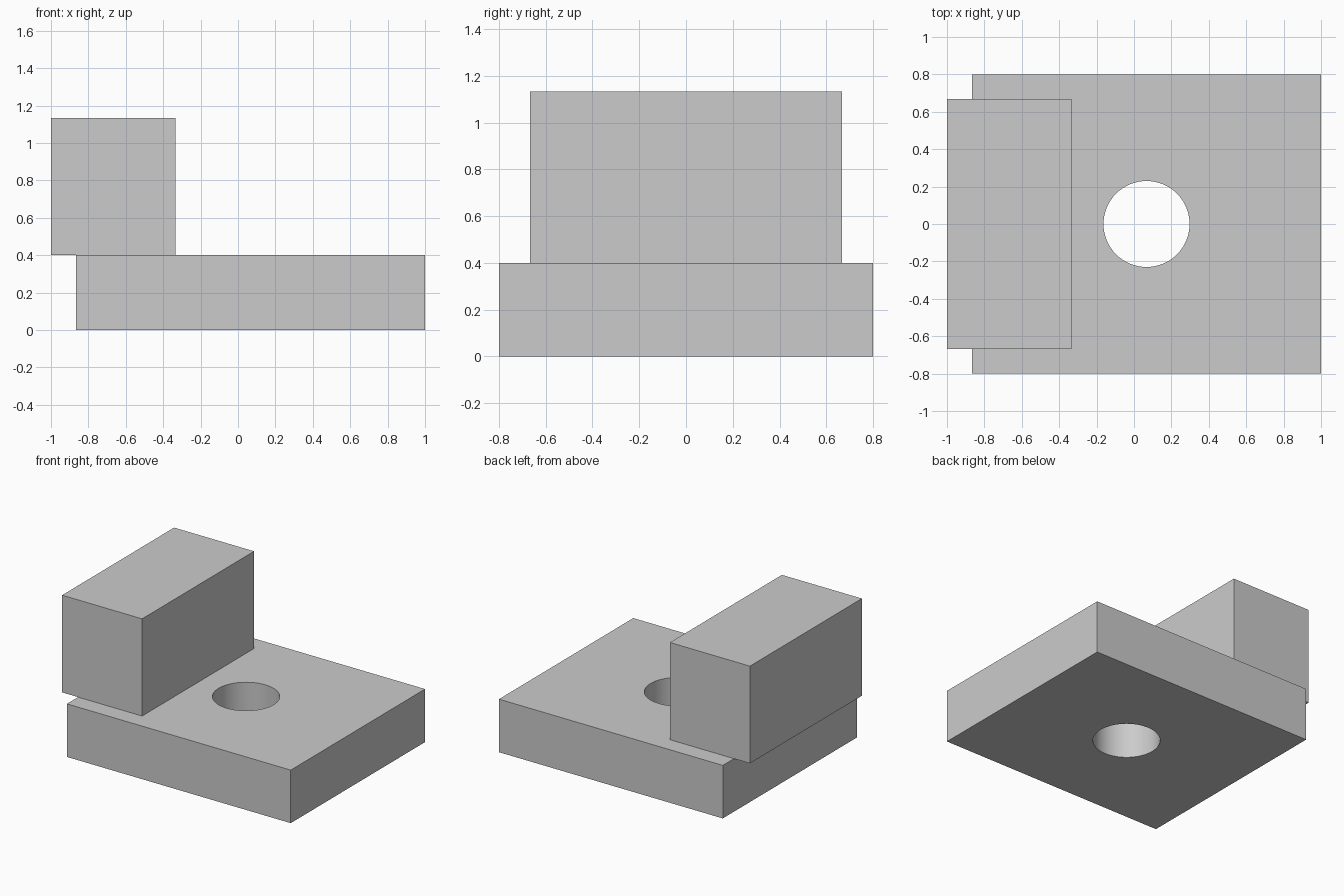
import bpy
import bmesh
from mathutils import Matrix, Vector

default_cube = bpy.data.objects.get("Cube")
if default_cube:
    bpy.data.objects.remove(default_cube, do_unlink=True)

# Single plain grey finish
grey = bpy.data.materials.new("plain grey")
grey.use_nodes = True
colour = (0.6, 0.6, 0.6, 1)
grey.diffuse_color = colour
grey.node_tree.nodes["Principled BSDF"].inputs["Base Color"].default_value = colour


def add_object(name, bm):
    mesh = bpy.data.meshes.new(name)
    bm.to_mesh(mesh)
    bm.free()
    mesh.materials.append(grey)
    obj = bpy.data.objects.new(name, mesh)
    bpy.context.collection.objects.link(obj)
    return obj


def add_box(name, low, high):
    low, high = Vector(low), Vector(high)
    bm = bmesh.new()
    bmesh.ops.create_cube(bm, size=1, matrix=Matrix.Translation((low + high) / 2)
                          @ Matrix.Diagonal((high - low).to_4d()))
    return add_object(name, bm)


# Base plate and the overhanging block resting on it
base = add_box("base_plate", (-0.867, -0.8, 0), (1, 0.8, 0.4))
add_box("upper_block", (-1, -0.667, 0.4), (-0.333, 0.667, 1.133))

# Round through hole
bm = bmesh.new()
bmesh.ops.create_cone(bm, cap_ends=True, segments=64, radius1=0.23, radius2=0.23,
                      depth=1, matrix=Matrix.Translation((0.067, 0, 0.2)))
cutter = add_object("hole_cutter", bm)
cutter.hide_render = True

hole = base.modifiers.new("through_hole", "BOOLEAN")
hole.operation = "DIFFERENCE"
hole.solver = "EXACT"
hole.object = cutter

bpy.ops.object.select_all(action="DESELECT")
base.select_set(True)
bpy.context.view_layer.objects.active = base
bpy.ops.object.modifier_apply(modifier=hole.name)
bpy.data.objects.remove(cutter, do_unlink=True)
bpy.ops.object.shade_smooth_by_angle()
